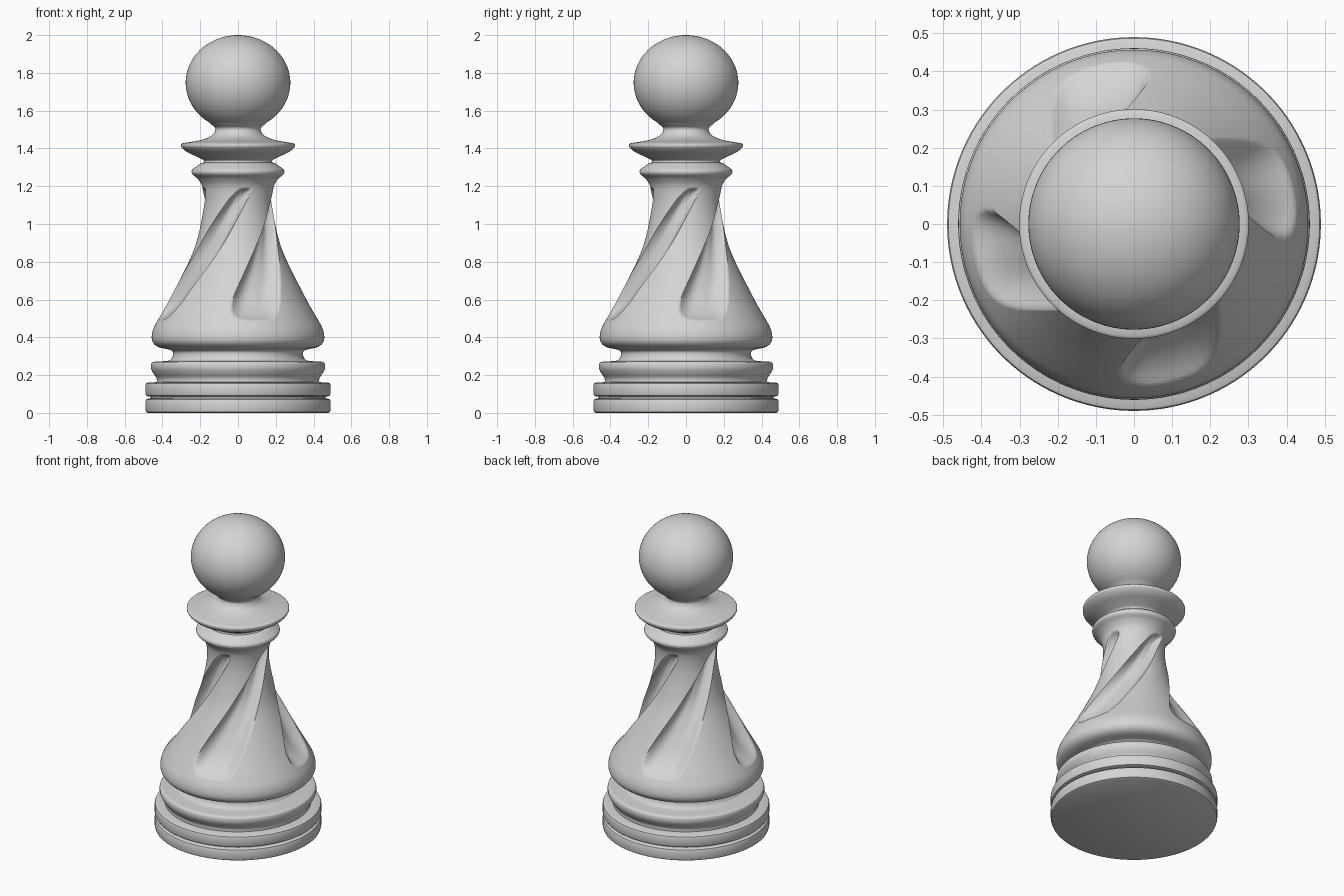
import bpy, bmesh, math
from mathutils import Vector

if "Cube" in bpy.data.objects:
    bpy.data.objects.remove(bpy.data.objects["Cube"])

SEG = 288

mat = bpy.data.materials.new("light grey")
mat.diffuse_color = (0.66, 0.66, 0.66, 1)
mat.use_nodes = True
mat.node_tree.nodes["Principled BSDF"].inputs["Base Color"].default_value = mat.diffuse_color


def smooth_curve(pts, steps):
    """Catmull-Rom resampling of an (r, z) profile."""
    out = []
    for i in range(len(pts) - 1):
        p1, p2 = Vector(pts[i]), Vector(pts[i + 1])
        p0 = Vector(pts[i - 1]) if i else p1 * 2 - p2
        p3 = Vector(pts[i + 2]) if i + 2 < len(pts) else p2 * 2 - p1
        for s in range(steps):
            t = s / steps
            out.append(0.5 * (2 * p1 + (p2 - p0) * t + (2 * p0 - 5 * p1 + 4 * p2 - p3) * t * t
                              + (3 * p1 - p0 - 3 * p2 + p3) * t ** 3))
    return [tuple(p) for p in out] + [pts[-1]]


def lathe(name, profile, place=None, sharp=40):
    """Revolve an (r, z) profile; place(a, r, z) may return a changed angle and radius."""
    bm = bmesh.new()
    rings = []
    for r, z in profile:
        if r < 1e-5:
            rings.append([bm.verts.new((0, 0, z))])
            continue
        ring = []
        for k in range(SEG):
            a, rr = 2 * math.pi * k / SEG, r
            if place:
                a, rr = place(a, r, z)
            # angle 0 is the front (-y), positive towards +x
            ring.append(bm.verts.new((rr * math.sin(a), -rr * math.cos(a), z)))
        rings.append(ring)
    for lo, hi in zip(rings, rings[1:]):
        for k in range(SEG):
            n = (k + 1) % SEG
            if len(lo) == 1:
                bm.faces.new((lo[0], hi[n], hi[k]))
            elif len(hi) == 1:
                bm.faces.new((lo[k], lo[n], hi[0]))
            else:
                bm.faces.new((lo[k], lo[n], hi[n], hi[k]))
    me = bpy.data.meshes.new(name)
    bm.to_mesh(me)
    bm.free()
    me.materials.append(mat)
    ob = bpy.data.objects.new(name, me)
    bpy.context.collection.objects.link(ob)
    bpy.ops.object.select_all(action='DESELECT')
    ob.select_set(True)
    bpy.context.view_layer.objects.active = ob
    bpy.ops.object.shade_smooth_by_angle(angle=math.radians(sharp))
    return ob


# Four spiral flutes pressed into the body
Z0, Z1 = 0.49, 1.19


def flute(a, r, z):
    t = min(1, max(0, (z - Z0) / (Z1 - Z0)))
    left = -7.5 + 97 * t ** 1.9
    right = 32.5 + 84 * t ** 1.5
    # u is -1 and 1 at the flute's edges, 0 along its middle
    q = math.pi / 4
    near = (a + q) % (2 * q) - q
    half = math.radians(right - left) / 2
    flat = math.radians(20)
    if abs(near) <= flat:
        u = near / flat
        offset = u * half
    else:
        u = 1
        offset = math.copysign(half + (abs(near) - flat) * (q - half) / (q - flat), near)
    end = abs(2 * t - 1) ** (7 if t < 0.5 else 14)
    s = max(0, 1 - abs(u) ** 3.5 - end)
    depth = (0.076 - 0.034 * t) * s ** 0.85
    return a - near + offset + math.radians(left + right) / 2, r - depth


# Double-disc base
lathe("base", [(0, 0), (.478, 0), (.487, .005), (.49, .015), (.49, .06), (.486, .071),
               (.474, .076), (.462, .078), (.462, .086), (.474, .087), (.486, .091), (.49, .1),
               (.49, .148), (.487, .156), (.478, .16), (.43, .163)])
# Ring above the base, and the waist
lathe("lower_ring", smooth_curve([(.43, .163), (.432, .185), (.45, .212), (.46, .235),
                                  (.46, .257), (.453, .268), (.44, .271)], 4))
lathe("waist", smooth_curve([(.44, .271), (.37, .276), (.352, .288), (.344, .308),
                             (.347, .326), (.365, .336)], 4))
# Fluted body
lathe("body", smooth_curve([(.365, .336), (.42, .348), (.448, .369), (.457, .4), (.448, .445),
                            (.42, .5), (.358, .61), (.29, .74), (.235, .86), (.203, .97),
                            (.185, 1.07), (.182, 1.14), (.19, 1.2), (.212, 1.237),
                            (.24, 1.262), (.246, 1.276)], 12), flute, 60)
# Small upper ring
lathe("upper_ring", smooth_curve([(.246, 1.276), (.242, 1.288), (.22, 1.305), (.2, 1.319),
                                  (.182, 1.325)], 4))
# Wide collar
lathe("collar", smooth_curve([(.182, 1.325), (.182, 1.337), (.215, 1.355), (.27, 1.381),
                              (.296, 1.403), (.301, 1.416), (.294, 1.427), (.24, 1.436),
                              (.18, 1.449), (.14, 1.468), (.122, 1.492), (.122, 1.51),
                              (.14, 1.526)], 4))
# Round head
head = []
START = -math.acos(.14 / .277)
for i in range(49):
    a = START + (math.pi / 2 - START) * i / 48
    head.append((.277 * math.cos(a) if i < 48 else 0, 1.748 + .252 * math.sin(a)))
head[0] = (.14, 1.526)
lathe("head", head)
